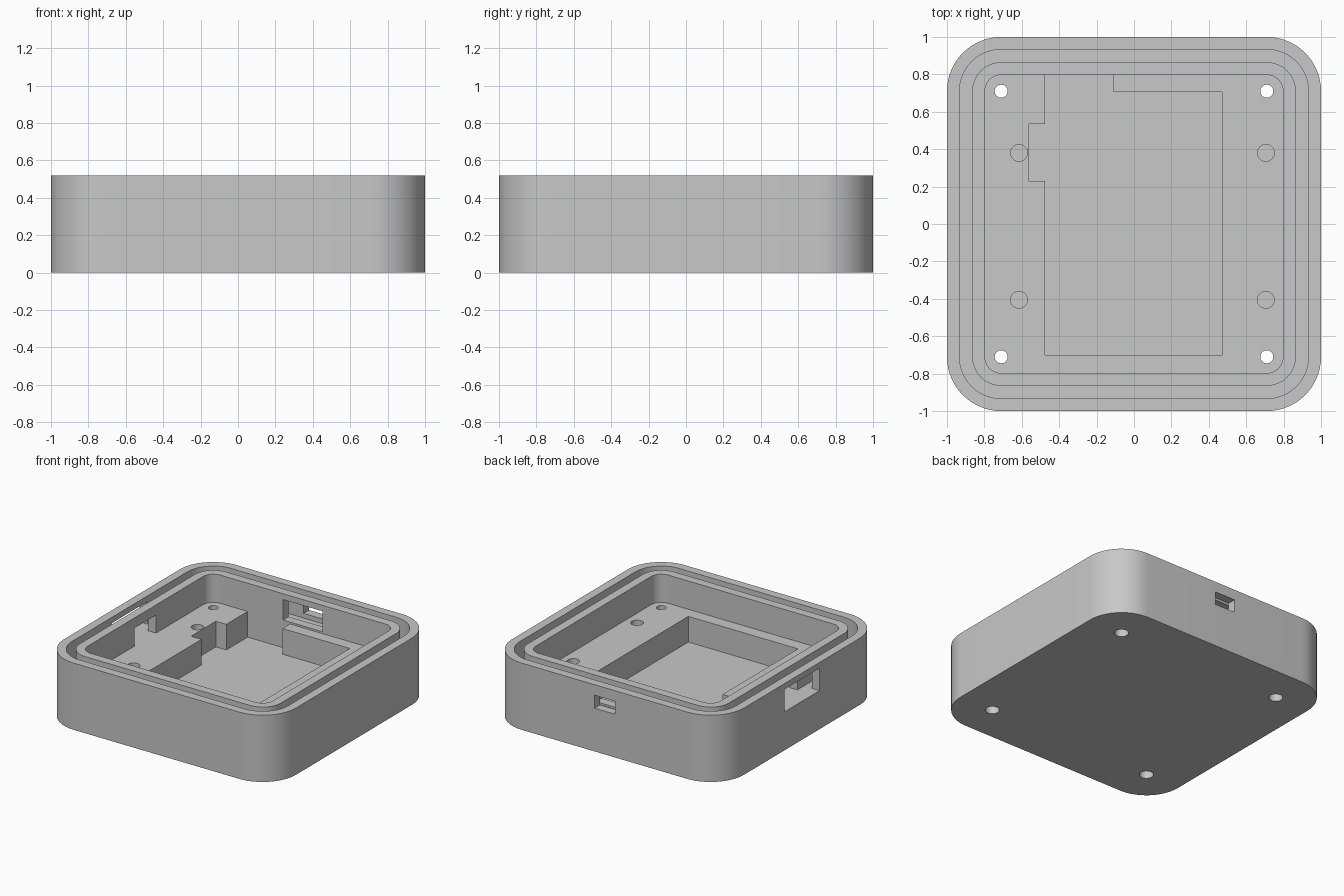
import bpy, bmesh, math

if "Cube" in bpy.data.objects:
    bpy.data.objects.remove(bpy.data.objects["Cube"], do_unlink=True)

HEIGHT = 0.52
LEDGE = 0.30      # top of the inner platform and bottom of the seal groove
FLOOR = 0.10      # bottom of the component pocket
CORNER = 0.71     # shared centre of all rounded corners
ABOVE = HEIGHT + 0.1

grey = bpy.data.materials.new("light grey plastic")
grey.use_nodes = True
grey.diffuse_color = (0.58, 0.58, 0.58, 1)
grey.node_tree.nodes["Principled BSDF"].inputs["Base Color"].default_value = (0.58, 0.58, 0.58, 1)


def prism(name, outline, z0, z1):
    """Extrude a closed xy outline from z0 to z1."""
    bm = bmesh.new()
    base = bm.faces.new([bm.verts.new((x, y, z0)) for x, y in outline])
    top = bmesh.ops.extrude_face_region(bm, geom=[base])["geom"]
    verts = [v for v in top if isinstance(v, bmesh.types.BMVert)]
    bmesh.ops.translate(bm, verts=verts, vec=(0, 0, z1 - z0))
    bmesh.ops.recalc_face_normals(bm, faces=bm.faces)
    mesh = bpy.data.meshes.new(name)
    bm.to_mesh(mesh)
    bm.free()
    mesh.materials.append(grey)
    obj = bpy.data.objects.new(name, mesh)
    bpy.context.collection.objects.link(obj)
    return obj


def rounded(half, steps=16):
    """Rounded square outline whose corners share the same centres."""
    points = []
    for quarter, (sx, sy) in enumerate([(1, 1), (-1, 1), (-1, -1), (1, -1)]):
        for i in range(steps + 1):
            a = math.pi / 2 * (quarter + i / steps)
            r = half - CORNER
            points.append((sx * CORNER + r * math.cos(a), sy * CORNER + r * math.sin(a)))
    return points


def circle(cx, cy, r, sides=32):
    angles = [2 * math.pi * i / sides for i in range(sides)]
    return [(cx + r * math.cos(a), cy + r * math.sin(a)) for a in angles]


def rect(x0, x1, y0, y1):
    return [(x0, y0), (x1, y0), (x1, y1), (x0, y1)]


def cut(target, cutter):
    """Subtract the cutter from the target, then discard the cutter."""
    cutter.hide_render = True
    mod = target.modifiers.new("cut", "BOOLEAN")
    mod.operation = "DIFFERENCE"
    mod.solver = "EXACT"
    mod.object = cutter
    bpy.ops.object.select_all(action="DESELECT")
    bpy.context.view_layer.objects.active = target
    target.select_set(True)
    bpy.ops.object.modifier_apply(modifier=mod.name)
    bpy.data.objects.remove(cutter, do_unlink=True)


# Outer body and main cavity
body = prism("enclosure_base", rounded(1.0), 0, HEIGHT)
cut(body, prism("cavity", rounded(0.797), LEDGE, ABOVE))

# Seal groove around the rim
groove = prism("groove", rounded(0.933), LEDGE, ABOVE)
cut(groove, prism("groove_core", rounded(0.865), LEDGE - 0.1, ABOVE + 0.1))
cut(body, groove)

# Stepped component pocket with a side notch
pocket = [(-0.475, -0.7), (0.47, -0.7), (0.47, 0.705), (-0.11, 0.705), (-0.11, 0.797),
          (-0.475, 0.797), (-0.475, 0.535), (-0.565, 0.535), (-0.565, 0.23), (-0.475, 0.23)]
cut(body, prism("pocket", pocket, FLOOR, LEDGE + 0.05))

# Corner screw holes with counterbores underneath
for sx in (-1, 1):
    for sy in (-1, 1):
        cut(body, prism("screw_hole", circle(sx * CORNER, sy * CORNER, 0.035), -0.1, ABOVE))
        cut(body, prism("counterbore", circle(sx * CORNER, sy * CORNER, 0.05), -0.1, FLOOR))

# Blind mounting holes in the platform
for x in (-0.615, 0.705):
    for y in (-0.405, 0.38):
        cut(body, prism("mount_hole", circle(x, y, 0.045), FLOOR, LEDGE + 0.05))

# Back port: small outer slot and wider inner recess
cut(body, prism("back_slot", rect(-0.087, 0.087, 0.9, 1.1), 0.337, 0.438))
cut(body, prism("back_recess", rect(-0.17, 0.17, 0.75, 0.9), 0.315, 0.474))

# Side port: wide outer opening and narrower inner window
cut(body, prism("side_opening", rect(-1.1, -0.9, -0.216, 0.216), LEDGE, 0.475))
cut(body, prism("side_window", rect(-0.9, -0.75, -0.135, 0.13), LEDGE, 0.44))

# Smooth rounded corners, keep edges sharp
bpy.ops.object.select_all(action="DESELECT")
body.select_set(True)
bpy.context.view_layer.objects.active = body
bpy.ops.object.shade_smooth_by_angle(angle=math.radians(30))
